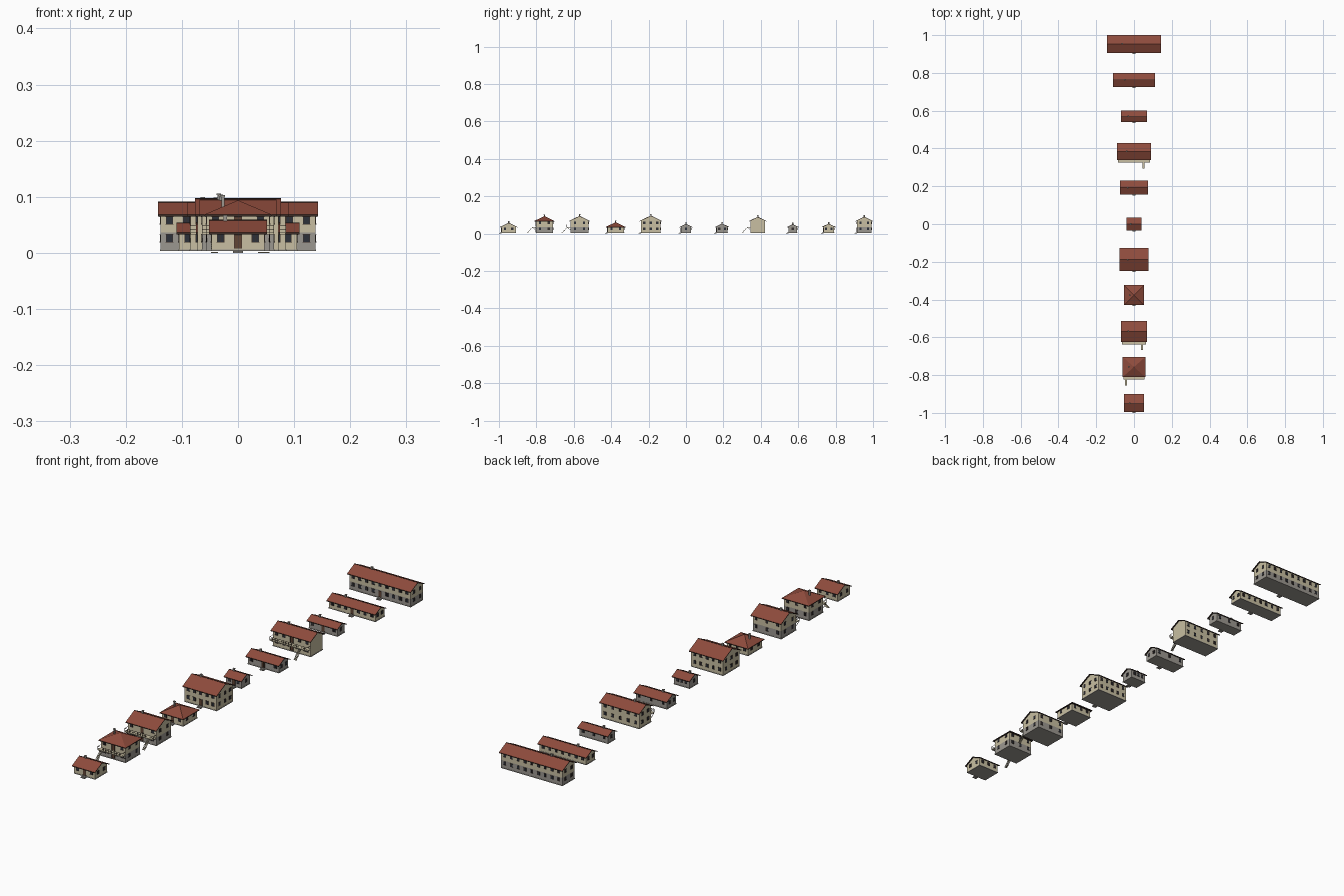
import bpy, bmesh, math
from mathutils import Matrix, Vector

cube = bpy.data.objects.get("Cube")
if cube:
    bpy.data.objects.remove(cube, do_unlink=True)


def material(name, r, g, b):
    m = bpy.data.materials.new(name)
    m.use_nodes = True
    m.diffuse_color = (r, g, b, 1)
    m.node_tree.nodes["Principled BSDF"].inputs["Base Color"].default_value = (r, g, b, 1)
    return m


PLASTER = material("plaster", .58, .52, .36)
STONE = material("stone", .33, .31, .28)
TILE = material("roof_tile", .27, .07, .045)
TIMBER = material("dark_timber", .045, .028, .022)
GLASS = material("window_glass", .025, .03, .04)
DOOR = material("door_wood", .12, .06, .035)

BASE, STOREY, SLOPE = 0.004, 0.032, 0.48


class Part:
    """Collects boxes and prisms into a single mesh object."""

    def __init__(self, name, mat):
        self.name, self.mats, self.bm = name, [mat], bmesh.new()

    def box(self, lo, hi):
        lo, hi = Vector(lo), Vector(hi)
        mat = Matrix.Translation((lo + hi) / 2) @ Matrix.Diagonal((*(hi - lo), 1))
        bmesh.ops.create_cube(self.bm, size=1, matrix=mat)

    def beam(self, a, b, t):
        a, b = Vector(a), Vector(b)
        rot = (b - a).to_track_quat('Z', 'X').to_matrix().to_4x4()
        mat = Matrix.Translation((a + b) / 2) @ rot @ Matrix.Diagonal((t, t, (b - a).length, 1))
        bmesh.ops.create_cube(self.bm, size=1, matrix=mat)

    def prism(self, profile, hw):
        face = self.bm.faces.new([self.bm.verts.new((-hw, y, z)) for y, z in profile])
        out = bmesh.ops.extrude_face_region(self.bm, geom=[face])
        moved = [v for v in out["geom"] if isinstance(v, bmesh.types.BMVert)]
        bmesh.ops.translate(self.bm, verts=moved, vec=(2 * hw, 0, 0))

    def finish(self, top=None):
        bmesh.ops.recalc_face_normals(self.bm, faces=self.bm.faces)
        if top:
            self.mats.append(top)
            for f in self.bm.faces:
                f.material_index = int(f.normal.z > 0.3)
        mesh = bpy.data.meshes.new(self.name)
        self.bm.to_mesh(mesh)
        self.bm.free()
        for m in self.mats:
            mesh.materials.append(m)
        obj = bpy.data.objects.new(self.name, mesh)
        bpy.context.collection.objects.link(obj)
        return obj


def opening(frames, panes, centre, out, w, h, d=0.0008):
    """Frame and recessed-looking pane on a wall facing the direction out."""
    c, n = Vector(centre), Vector(out)
    side = Vector((abs(n.y), abs(n.x), 0))
    up = Vector((0, 0, 1))

    def slab(part, s0, s1, z0, z1, depth):
        a, b = c + side * s0 + up * z0, c + side * s1 + up * z1 + n * depth
        part.box([min(p) for p in zip(a, b)], [max(p) for p in zip(a, b)])

    slab(panes, -w / 2, w / 2, -h / 2, h / 2, d)
    for s in (-1, 0, 1):
        t = .0005 if s else .0003
        slab(frames, s * w / 2 - t, s * w / 2 + t, -h / 2, h / 2, d * 1.6)
    for s in (-1, 1):
        slab(frames, -w / 2 - .001, w / 2 + .001, s * h / 2 - .0006, s * h / 2 + .0006, d * 2)


def balcony(tag, hw, wall, eave, stair_x):
    """Raised deck with railing, brackets and an open stair."""
    z, front = BASE + STOREY, eave - .013
    deck, rail = Part(tag + "_balcony_deck", PLASTER), Part(tag + "_balcony_railing", TIMBER)
    deck.box((-hw, front, z - .003), (hw, wall, z))
    n = round(hw * 2 / .012)
    gap = [-hw + 2 * hw * i / n for i in range(n + 1)]
    for x in gap:
        if abs(x - stair_x) > .005:
            rail.box((x - .0005, front, z), (x + .0005, front + .001, z + .012))
    for x0, x1 in ((-hw, stair_x - .006), (stair_x + .006, hw)):
        for h in (.006, .012):
            rail.box((x0, front, z + h - .0005), (x1, front + .001, z + h + .0005))
    for s in (-1, 1):
        rail.box((s * hw - .0005, front, z + .0115), (s * hw + .0005, wall, z + .0125))
    for x in gap[::3]:
        rail.beam((x, front + .002, z - .003), (x, wall, z - .016), .0014)
    deck.finish()
    rail.finish()
    stair = Part(tag + "_stair_treads", PLASTER)
    steps, run = 9, .03
    for i in range(steps):
        y, h = front - run * (1 - i / steps), z * (i + 1) / (steps + 1)
        stair.box((stair_x - .006, y, h - .0036), (stair_x + .006, y + .0045, h - .0016))
    stair.box((stair_x - .006, front - run, 0), (stair_x + .006, front - run + .004, .002))
    stair.finish()


def house(tag, cy, hx, hy, floors, kind="gable", walls="plaster", stair=None, blank=False):
    hw, hd = hx - .005, hy - .008
    eave = BASE + STOREY * floors
    ridge = eave + SLOPE * hy
    made_before = set(bpy.data.objects)

    # Walls, with a stone lower storey where wanted
    lower = BASE
    if walls != "plaster":
        stone = Part(tag + "_stone_walls", STONE)
        if walls == "stone_base":
            lower = BASE + STOREY
            stone.box((-hw, -hd, BASE), (hw, hd, lower))
    if walls == "stone":
        shell = stone
    else:
        shell = Part(tag + "_upper_walls" if lower > BASE else tag + "_walls", PLASTER)
        if walls == "stone_base":
            stone.finish()
    top = eave + SLOPE * (hy - hd) - .002
    if kind == "gable":
        shell.prism([(-hd, lower), (hd, lower), (hd, top), (0, ridge - .002), (-hd, top)], hw)
    else:
        shell.box((-hw, -hd, lower), (hw, hd, eave))
    shell.finish()
    plinth = Part(tag + "_plinth", STONE)
    plinth.box((-hw - .001, -hd - .001, BASE - .001), (hw + .001, hd + .001, BASE + .002))
    plinth.finish()

    # Roof with tiled slopes and dark edges
    roof = Part(tag + "_roof", TIMBER)
    t = .003
    if kind == "gable":
        roof.prism([(-hy, eave), (0, ridge), (hy, eave),
                    (hy, eave - t), (0, ridge - t), (-hy, eave - t)], hx)
    else:
        ring = [[roof.bm.verts.new((sx * hx, sy * hy, z))
                 for sx, sy in ((-1, -1), (1, -1), (1, 1), (-1, 1))] for z in (eave - t, eave)]
        apex = roof.bm.verts.new((0, 0, ridge))
        roof.bm.faces.new(ring[0])
        for i in range(4):
            j = (i + 1) % 4
            roof.bm.faces.new((ring[0][i], ring[0][j], ring[1][j], ring[1][i]))
            roof.bm.faces.new((ring[1][i], ring[1][j], apex))
    roof.finish(TILE)
    if kind == "gable":
        cap = Part(tag + "_ridge_cap", TIMBER)
        cap.box((-hx, -.001, ridge - .001), (hx, .001, ridge + .0006))
        cap.finish()

    # Chimney
    chimney = Part(tag + "_chimney", STONE)
    cx = -.44 * hx
    chimney.box((cx - .003, -.003, ridge - .012), (cx + .003, .003, ridge + .008))
    chimney.box((cx - .004, -.004, ridge + .006), (cx + .004, .004, ridge + .009))
    chimney.finish()

    # Windows and doors
    frames, panes = Part(tag + "_window_frames", TIMBER), Part(tag + "_window_panes", GLASS)
    doors = Part(tag + "_doors", DOOR)
    k = max(1, int((hw - .012) / .03))
    cols = [(hw - .016) * i / k for i in range(-k, k + 1)]
    rows = 1 if hd < .028 else 2 if hd < .05 else 3
    for floor in range(floors):
        z = BASE + STOREY * floor + .022
        for x in cols:
            if x == 0 and (floor == 0 or stair is not None):
                opening(frames, doors, (x, -hd, z - .006), (0, -1, 0), .013, .024)
            else:
                opening(frames, panes, (x, -hd, z), (0, -1, 0), .012, .014)
            opening(frames, panes, (x, hd, z), (0, 1, 0), .010, .013)
        for i in range(rows):
            y = (i - (rows - 1) / 2) * 2 * hd / rows
            for s in (-1, 1):
                if not (blank and s > 0):
                    opening(frames, panes, (s * hw, y, z), (s, 0, 0), .011, .013)
    for part in (frames, panes, doors):
        part.finish()

    # Front step or balcony
    if stair is None:
        step = Part(tag + "_door_step", STONE)
        step.box((-.009, -hy - .005, 0), (.009, -hd, .003))
        step.box((-.008, -hy, .003), (.008, -hd, .005))
        step.finish()
    else:
        balcony(tag, hw, -hd, -hy, stair)
    for obj in set(bpy.data.objects) - made_before:
        obj.location.y = cy


# The row of houses, front to back
house("cottage", -.948, .052, .047, 1)
house("hipped_villa", -.757, .061, .054, 2, kind="hip", walls="stone_base", stair=-.042)
house("balcony_house", -.569, .069, .056, 2, walls="stone_base", stair=.042)
house("hipped_cottage", -.376, .053, .053, 1, kind="hip")
house("square_house", -.188, .077, .06, 2)
house("hut", 0, .04, .035, 1, walls="stone")
house("stone_barn", .193, .075, .038, 1, walls="stone")
house("long_balcony_house", .384, .09, .046, 2, stair=.05, blank=True)
house("stone_shed", .571, .069, .031, 1, walls="stone")
house("long_cottage", .763, .11, .037, 1)
house("long_house", .953, .143, .047, 2, walls="stone_base")
